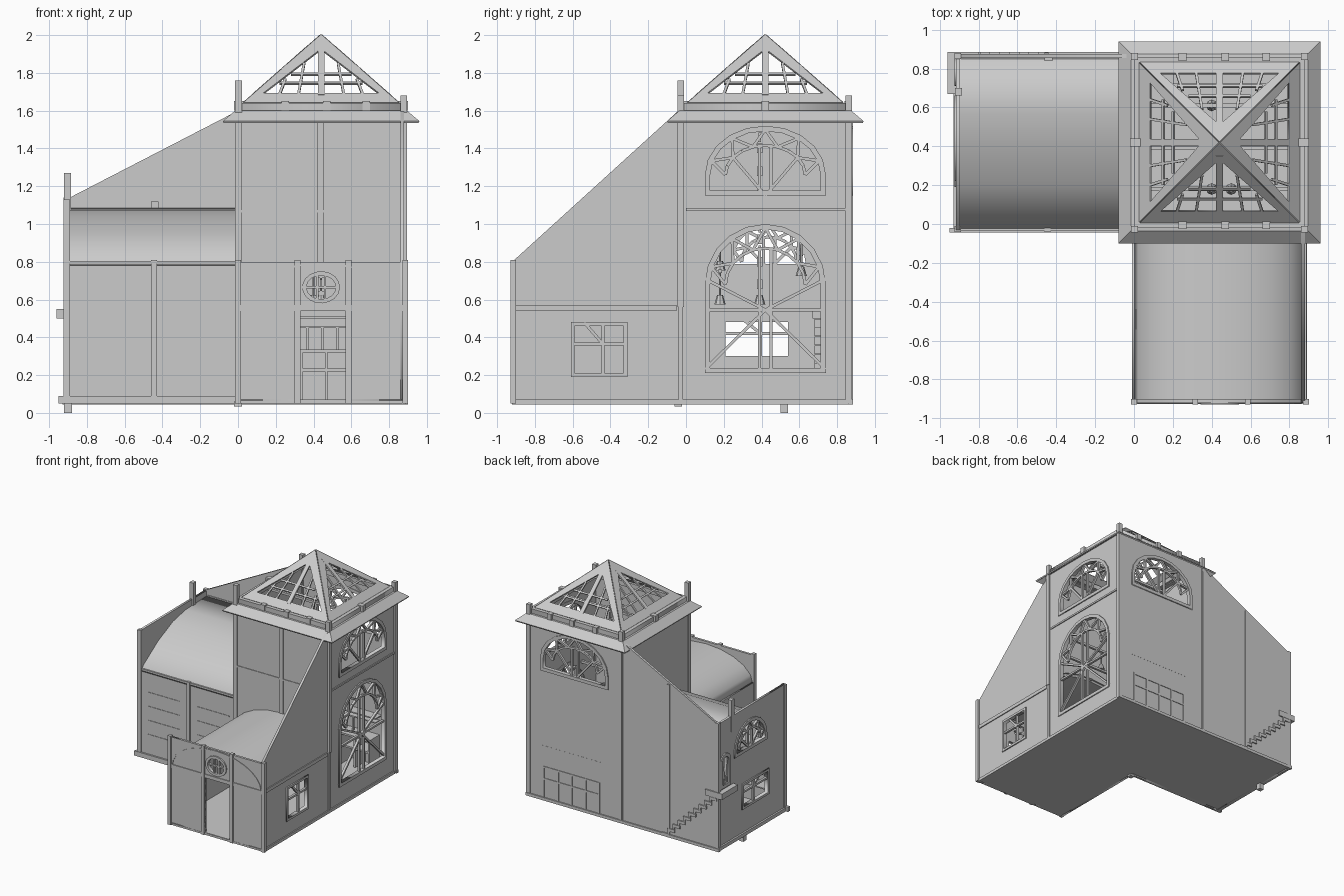
import bpy, bmesh, math
from mathutils import Matrix, Vector

if "Cube" in bpy.data.objects:
    bpy.data.objects.remove(bpy.data.objects["Cube"])


def front(y):   # local (u, v) -> (x, z), facing -y
    return Matrix(((1, 0, 0, 0), (0, 0, -1, y), (0, 1, 0, 0), (0, 0, 0, 1)))


def side(x):    # local (u, v) -> (y, z), facing +x
    return Matrix(((0, 0, 1, x), (1, 0, 0, 0), (0, 1, 0, 0), (0, 0, 0, 1)))


def panel(name, loops, m, thick):
    """Flat filled outline with holes, given a thickness."""
    cu = bpy.data.curves.new(name, 'CURVE')
    cu.dimensions, cu.fill_mode, cu.extrude = '2D', 'BOTH', thick / 2
    for loop in loops:
        sp = cu.splines.new('POLY')
        sp.points.add(len(loop) - 1)
        for p, c in zip(sp.points, loop):
            p.co = (c[0], c[1], 0, 1)
        sp.use_cyclic_u = True
    ob = bpy.data.objects.new(name, cu)
    bpy.context.collection.objects.link(ob)
    ob.matrix_world = m
    bpy.ops.object.select_all(action='DESELECT')
    ob.select_set(True)
    bpy.context.view_layer.objects.active = ob
    bpy.ops.object.convert(target='MESH')
    return ob


def mesh_object(name, bm):
    me = bpy.data.meshes.new(name)
    bm.to_mesh(me)
    bm.free()
    ob = bpy.data.objects.new(name, me)
    bpy.context.collection.objects.link(ob)
    return ob


def boxes(name, items):
    """Boxes given as (x0, x1, y0, y1, z0, z1)."""
    bm = bmesh.new()
    for x0, x1, y0, y1, z0, z1 in items:
        bmesh.ops.create_cube(bm, size=1, matrix=Matrix.Translation(((x0 + x1) / 2, (y0 + y1) / 2, (z0 + z1) / 2))
                              @ Matrix.Diagonal((x1 - x0, y1 - y0, z1 - z0, 1)))
    return mesh_object(name, bm)


def bars(name, m, segs, w=.02, d=.02):
    """Straight bars lying in the plane m."""
    bm = bmesh.new()
    for p, q in segs:
        p, q = Vector(p), Vector(q)
        e = q - p
        mid = (p + q) / 2
        bmesh.ops.create_cube(bm, size=1, matrix=m @ Matrix.Translation((mid.x, mid.y, 0))
                              @ Matrix.Rotation(math.atan2(e.y, e.x), 4, 'Z')
                              @ Matrix.Diagonal((e.length, w, d, 1)))
    return mesh_object(name, bm)


def rect(a, b, c, d):
    return [(a, c), (b, c), (b, d), (a, d)]


def arc(cx, cz, rx, rz, n=10, a0=0, a1=180):
    return [(cx + rx * math.cos(math.radians(a0 + (a1 - a0) * i / n)),
             cz + rz * math.sin(math.radians(a0 + (a1 - a0) * i / n))) for i in range(n + 1)]


def arch(cx, r, z0, spring, rz, inset=0):
    r, rz, z0 = r - inset, rz - inset, z0 + inset
    return [(cx - r, z0), (cx + r, z0)] + arc(cx, spring, r, rz)


def pairs(pts):
    return list(zip(pts, pts[1:]))


def arch_window(name, m, cx, r, z0, spring, rz):
    """Arched frame with an inner arc, fan bars and, when tall, crossed lower panes."""
    panel(name + "_frame", [arch(cx, r, z0, spring, rz), arch(cx, r, z0, spring, rz, .028)], m, .035)
    out = arc(cx, spring, r - .02, rz - .02, 10)
    inn = arc(cx, spring, r * .66, rz * .6, 10)
    segs = pairs(inn)
    for i in range(1, 10, 2):
        segs += [(out[i], inn[i - 1]), (out[i], inn[i + 1])]
    segs += [((cx + s, z0), (cx + s, spring + rz * .6)) for s in (-.03, .03)]
    if spring - z0 > .3:
        mid = (z0 + spring) / 2 + .1
        segs += [((cx - r, mid), (cx + r, mid))]
        segs += [((cx, mid), (cx + s * r, z)) for s in (-1, 1) for z in (z0 + .02, spring + .03)]
    else:
        segs += [((cx, z0), inn[i]) for i in (2, 8)]
    bars(name + "_bars", m, segs, .016)


def square_window(name, m, a, b, c, d):
    panel(name + "_frame", [rect(a, b, c, d), rect(a + .02, b - .02, c + .02, d - .02)], m, .035)
    h, v = (c + d) / 2 + .03, (a + b) / 2 + .02
    bars(name + "_bars", m, [((a, h), (b, h)), ((v, c), (v, d)), ((v - .1, d), (v, h))], .016)


# Roof profiles: symmetric barrel (front wing) and quarter arch (left wing)
barrel = arc(.44, .56, .44, .22, 10)
quarter = [(-.03, .8), (.2, .95), (.4, 1.04), (.57, 1.075), (.87, 1.085)]

# Floor and base trim
panel("floor", [[(-.91, -.03), (0, -.03), (0, -.92), (.88, -.92), (.88, .87), (-.91, .87)]],
      Matrix.Translation((0, 0, .06)), .02)
boxes("base_trim", [(-.95, 0, -.045, -.02, .05, .09), (-.93, .9, .86, .885, .045, .07),
                    (.865, .89, -.92, .87, .045, .07), (-.93, -.9, -.04, .88, .05, .08),
                    (-.92, -.88, .5, .54, 0, .06), (-.02, .02, -.06, -.02, .035, .06)])

# Outer walls
win_low, win_up = (.42, .32, .21, .68, .32), (.42, .32, 1.15, 1.26, .26)
panel("right_wall", [[(-.92, .05), (.87, .05), (.87, 1.6), (-.04, 1.6), (-.92, .8)],
                     arch(*win_low), arch(*win_up), rect(-.6, -.32, .19, .48)], side(.87), .02)
back_up = (.44, .32, 1.15, 1.26, .26)
panel("back_wall", [[(-.91, .05), (.88, .05), (.88, 1.6), (0, 1.6), (-.91, 1.13)], arch(*back_up)], front(.865), .02)
left_up, left_door = (.44, .22, .76, .8, .22), (.78, .07, .56, .78, .07)
panel("left_wall", [rect(-.03, .87, .05, 1.13), arch(*left_up), arch(*left_door),
                    rect(.19, .56, .28, .5)], side(-.905), .02)
panel("left_wing_front_wall", [rect(-.91, 0, .05, .8)], front(-.02), .02)
panel("front_wing_left_wall", [rect(-.92, -.03, .05, .57)], side(0), .02)
oculus = arc(.44, .665, .1, .085, 16, 0, 337.5)
panel("front_facade", [[(0, .05), (.33, .05), (.33, .54), (.57, .54), (.57, .05), (.88, .05), (.88, .8), (0, .8)],
                       oculus], front(-.91), .02)

# Tower walls above the wing roofs
panel("tower_front_wall", [[(0, 1.6), (0, .56)] + barrel[::-1] + [(.88, 1.6)]], front(-.025), .02)
panel("tower_left_wall", [quarter + [(.87, 1.6), (-.03, 1.6)]], side(0), .02)

# Wing roofs
inner = arc(.44, .56, .42, .2, 10)
panel("front_wing_roof", [barrel + inner[::-1]], front(-.47), .88)
panel("left_wing_roof", [quarter + [(y, z - .02) for y, z in quarter[::-1]]], side(-.45), .9)

# Windows
arch_window("right_lower_window", side(.872), *win_low)
arch_window("right_upper_window", side(.872), *win_up)
arch_window("back_upper_window", front(.867), *back_up)
arch_window("left_upper_window", side(-.907), *left_up)
arch_window("left_small_window", side(-.907), *left_door)
square_window("right_square_window", side(.872), -.61, -.31, .19, .48)
square_window("left_square_window", side(-.907), .19, .56, .28, .5)
panel("round_window_frame", [oculus, arc(.44, .665, .078, .063, 16, 0, 337.5)], front(-.915), .03)
bars("round_window_bars", front(-.915), [((.34, .665), (.54, .665)), ((.42, .59), (.42, .74)), ((.46, .59), (.46, .74))], .012)

# Front facade timbers
boxes("facade_posts", [(x - .015, x + .015, -.93, -.9, .05, .81) for x in (0, .315, .585, .885)])
boxes("facade_beam", [(0, .89, -.927, -.9, .54, .57), (0, .89, -.922, -.9, .05, .065)])
bars("facade_arch_trim", front(-.92), pairs(arc(.44, .56, .42, .23, 14)), .01, .01)

# Tower timbers and corner posts
boxes("tower_posts", [(-.015, .02, -.045, -.01, .5, 1.76), (.86, .895, -.045, -.01, .56, 1.68),
                      (.86, .895, .845, .88, .05, 1.68), (-.015, .02, .845, .88, .05, 1.68),
                      (.42, .455, -.045, -.02, .77, 1.58)])
boxes("tower_rails", [(0, .88, -.04, -.02, 1.06, 1.075), (.87, .888, 0, .86, 1.07, 1.085),
                      (.87, .888, -.04, -.015, .05, .56), (.87, .888, -.92, -.05, .54, .57)])

# Left wing timbers
boxes("left_wing_timbers", [(-.925, -.89, -.04, -.01, .05, 1.13), (-.925, -.89, .85, .88, .05, 1.14),
                            (-.92, -.885, .66, .7, 1.0, 1.27), (-.46, -.43, -.04, -.02, .05, .81),
                            (-.91, 0, -.035, -.015, .79, .805), (-.91, 0, .85, .87, 1.08, 1.095),
                            (-.46, -.42, .84, .875, 1.06, 1.12), (-.46, -.44, .86, .883, .05, 1.35),
                            (-.01, .01, .86, .883, .05, 1.55)])
boxes("shelf_slats", [(x, x + .3, -.034, .1, z, z + .01) for x in (-.83, -.36) for z in (.25, .37, .49, .61)])

# Stairs and landing
boxes("stairs", [(-.46 - .05 * i, -.39 - .05 * i, .68, .885, .05 + .047 * i, .075 + .047 * i) for i in range(10)]
      + [(-.408 - .05 * i, -.39 - .05 * i, .68, .885, .03 + .047 * max(i, .5), .075 + .047 * i) for i in range(1, 10)])
boxes("landing", [(-.96, -.8, .67, .885, .5, .55)])

# Cornice skirt, top deck and edge blocks
bm = bmesh.new()
rings = [[bm.verts.new((.44 + sx * h, .42 + sy * h, z)) for sx, sy in ((-1, -1), (1, -1), (1, 1), (-1, 1))]
         for h, z in ((.52, 1.545), (.455, 1.6), (.4, 1.605))]
for a, b in pairs(rings):
    for i in range(4):
        bm.faces.new((a[i], a[(i + 1) % 4], b[(i + 1) % 4], b[i]))
cornice = mesh_object("cornice", bm)
cornice.modifiers.new("thickness", 'SOLIDIFY').thickness = .012
panel("roof_curb", [rect(.0, .88, -.02, .86), rect(.06, .82, .04, .8)], Matrix.Translation((0, 0, 1.62)), .04)
boxes("edge_blocks", [(x - .02, x + .02, y - .02, y + .02, 1.6, 1.65) for x in (.25, .47, .68) for y in (-.005, .86)]
      + [(x - .03, x + .03, .4, .44, 1.6, 1.65) for x in (.01, .87)])

# Glass pyramid frame: one face repeated four times
tilt = math.atan2(.36, .41)
bw, h = .41, math.hypot(.41, .36)
for i in range(4):
    m = (Matrix.Translation((.44, .42, 1.64)) @ Matrix.Rotation(i * math.pi / 2, 4, 'Z')
         @ Matrix.Translation((0, -bw, 0)) @ Matrix.Rotation(tilt, 4, 'X'))
    panel("pyramid_face", [[(-bw, 0), (bw, 0), (0, h)], [(-.305, .076), (.305, .076), (0, .43)]], m, .012)
    bars("pyramid_mullion", m, [((0, .06), (0, .46))], .035, .014)
    bars("pyramid_lattice", m, [((-.22, .16), (.22, .16)), ((-.16, .23), (.16, .23))]
         + [((s * .12, .07), (s * .09, .32)) for s in (-1, 1)] + [((s * .22, .07), (s * .19, .19)) for s in (-1, 1)], .014, .012)

# Interior: kitchen counter, shelves, hooks
boxes("counter", [(.2, .74, .72, .88, .32, .335), (.2, .74, .72, .88, .22, .235)]
      + [(x, x + .015, .72, .88, .07, .33) for x in (.2, .33, .46, .59, .725)])
boxes("wall_shelf", [(.18, .76, .77, .876, .5, .51), (.2, .74, .8, .87, .45, .46)]
      + [(x, x + .012, .8, .812, .33, .46) for x in (.36, .44, .52, .6)])

# Interior: hanging chain and lanterns
bm = bmesh.new()
for i in range(16):
    bmesh.ops.create_cube(bm, size=1, matrix=Matrix.Translation((.44, .39, .62 + .06 * i))
                          @ Matrix.Rotation(i * 1.57, 4, 'Z') @ Matrix.Diagonal((.03, .012, .05, 1)))
for x, y, z in ((.44, .39, .6), (.4, .18, .6), (.4, .61, .75), (.5, .18, .78)):
    bmesh.ops.create_cone(bm, cap_ends=True, segments=8, radius1=.03, radius2=.015, depth=.05,
                          matrix=Matrix.Translation((x, y, z)))
    bmesh.ops.create_cone(bm, cap_ends=True, segments=6, radius1=.006, radius2=.006, depth=.12,
                          matrix=Matrix.Translation((x, y, z + .08)))
mesh_object("hanging_lanterns", bm)
boxes("lantern_beam", [(.01, .86, y - .01, y + .01, z, z + .02) for y, z in ((.18, .74), (.61, .89), (.18, .92), (.39, 1.56))])
